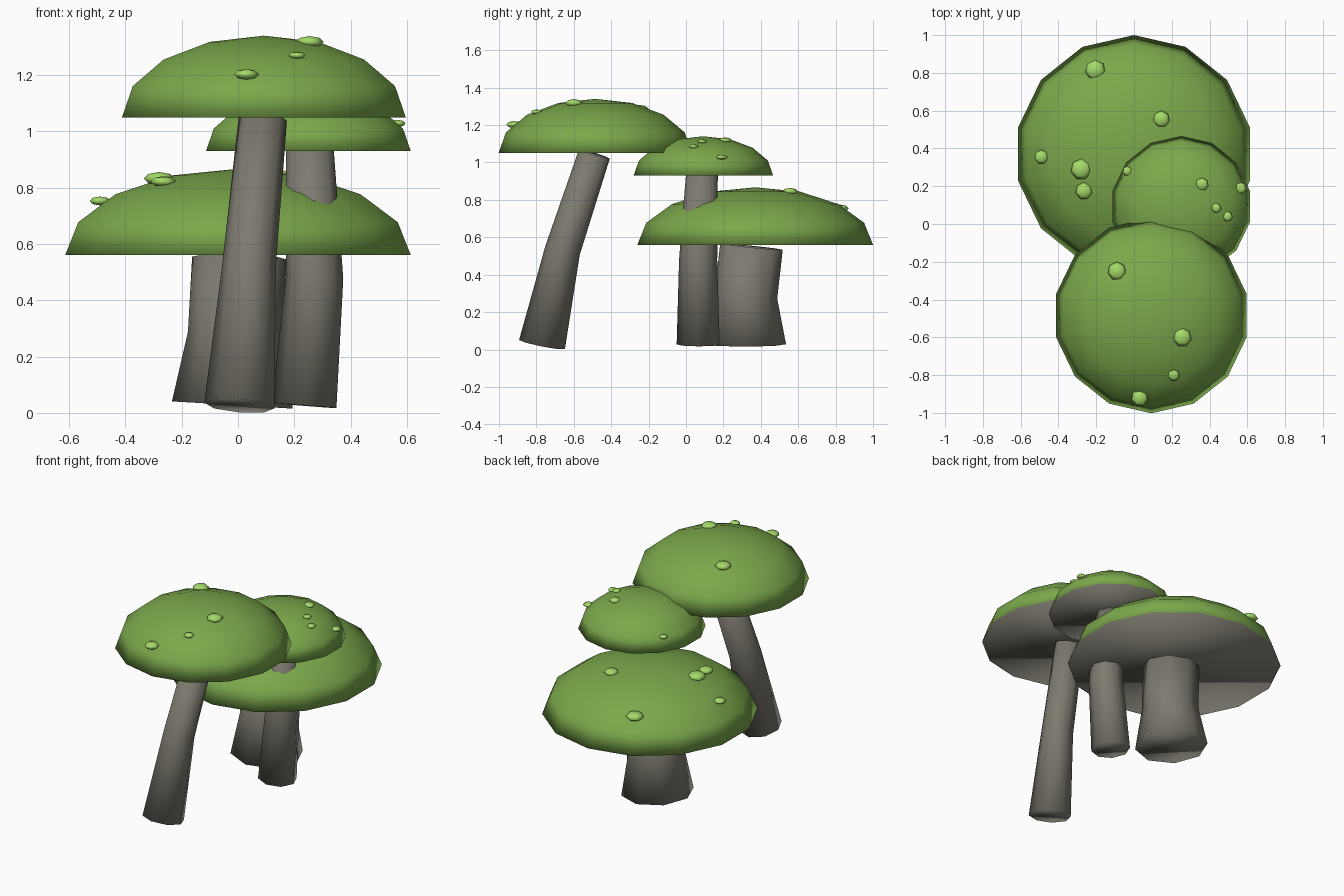
import bpy
import bmesh
from math import sin, cos, pi, sqrt
from mathutils import Vector, Matrix

cube = bpy.data.objects.get("Cube")
if cube:
    bpy.data.objects.remove(cube)


def make_material(name, rgb):
    mat = bpy.data.materials.new(name)
    mat.use_nodes = True
    color = (*rgb, 1.0)
    mat.diffuse_color = color
    mat.node_tree.nodes["Principled BSDF"].inputs["Base Color"].default_value = color
    return mat


GREEN = make_material("cap_green", (0.195, 0.39, 0.07))
LIME = make_material("spot_lime", (0.37, 0.70, 0.14))
GREY = make_material("stem_grey", (0.205, 0.195, 0.16))


def finish(name, bm, materials):
    bmesh.ops.recalc_face_normals(bm, faces=bm.faces)
    for face in bm.faces:
        face.smooth = True
    mesh = bpy.data.meshes.new(name)
    bm.to_mesh(mesh)
    bm.free()
    for mat in materials:
        mesh.materials.append(mat)
    obj = bpy.data.objects.new(name, mesh)
    bpy.context.collection.objects.link(obj)
    return obj


def add_ring(bm, center, radius, sides, axis=(0, 0, 1)):
    # Ring of vertices square to the given axis
    turn = Vector((0, 0, 1)).rotation_difference(Vector(axis))
    ring = []
    for i in range(sides):
        a = 2 * pi * i / sides
        offset = turn @ Vector((radius * sin(a), radius * cos(a), 0))
        ring.append(bm.verts.new(Vector(center) + offset))
    return ring


def bridge(bm, lower, upper):
    n = len(lower)
    for i in range(n):
        j = (i + 1) % n
        bm.faces.new((lower[i], lower[j], upper[j], upper[i]))


def make_cap(name, center, radius, height, sides=14, steps=4):
    # Squashed half sphere with a flat grey underside
    bm = bmesh.new()
    x, y, z = center
    rings = []
    for k in range(steps):
        a = pi / 2 * k / steps
        rings.append(add_ring(bm, (x, y, z + height * sin(a)), radius * cos(a), sides))
    for lower, upper in zip(rings, rings[1:]):
        bridge(bm, lower, upper)
    pole = bm.verts.new((x, y, z + height))
    for i in range(sides):
        bm.faces.new((rings[-1][i], rings[-1][(i + 1) % sides], pole))
    underside = bm.faces.new(rings[0])
    underside.material_index = 1
    return finish(name, bm, (GREEN, GREY))


def make_stem(name, path, sides=8):
    # Bent tapering stem: path holds (centre, radius, axis) per ring
    bm = bmesh.new()
    rings = [add_ring(bm, c, r, sides, axis) for c, r, axis in path]
    for lower, upper in zip(rings, rings[1:]):
        bridge(bm, lower, upper)
    bm.faces.new(rings[0])
    bm.faces.new(rings[-1])
    return finish(name, bm, (GREY,))


def make_spots(name, center, radius, height, spots):
    # Flattened beads sitting on the dome surface
    bm = bmesh.new()
    x, y, z = center
    for sx, sy, size in spots:
        d2 = ((sx - x) ** 2 + (sy - y) ** 2) / radius ** 2
        top = z + height * sqrt(max(0, 1 - d2))
        place = Matrix.Translation((sx, sy, top)) @ Matrix.Diagonal((1, 1, 0.42, 1))
        bmesh.ops.create_uvsphere(bm, u_segments=7, v_segments=4, radius=size, matrix=place)
    return finish(name, bm, (LIME,))


# Each mushroom: cap centre, cap radius, cap height, stem rings, spots
mushrooms = {
    "tall_front": (
        (0.092, -0.485, 1.05), 0.517, 0.29,
        [((0.005, -0.77, 0.026), 0.125, (0.08, 0.2, 1)),
         ((0.04, -0.66, 0.53), 0.095, (0.08, 0.25, 1)),
         ((0.088, -0.49, 1.045), 0.086, (0.09, 0.3, 1))],
        [(-0.09, -0.25, 0.05), (0.255, -0.6, 0.05),
         (0.21, -0.8, 0.031), (0.03, -0.92, 0.045)]),
    "small_middle": (
        (0.25, 0.093, 0.93), 0.373, 0.21,
        [((0.235, 0.065, 0.026), 0.115, (0.08, 0.01, 1)),
         ((0.272, 0.065, 0.48), 0.102, (0.03, 0.02, 1)),
         ((0.255, 0.085, 0.935), 0.085, (-0.04, 0.03, 1))],
        [(0.36, 0.21, 0.035), (0.565, 0.19, 0.031), (0.435, 0.085, 0.026),
         (0.495, 0.04, 0.027), (-0.035, 0.28, 0.026)]),
    "wide_back": (
        (0, 0.37, 0.56), 0.63, 0.307,
        [((-0.02, 0.32, 0.028), 0.215, (0.06, 0, 1)),
         ((-0.01, 0.32, 0.28), 0.168, (0.05, 0.05, 1)),
         ((0.005, 0.35, 0.55), 0.168, (0.03, 0.1, 1))],
        [(-0.205, 0.815, 0.055), (0.145, 0.555, 0.045), (-0.49, 0.355, 0.038),
         (-0.28, 0.29, 0.056), (-0.265, 0.175, 0.046)]),
}

for label, (center, radius, height, path, spots) in mushrooms.items():
    make_cap(label + "_cap", center, radius, height)
    make_stem(label + "_stem", path)
    make_spots(label + "_spots", center, radius, height, spots)
